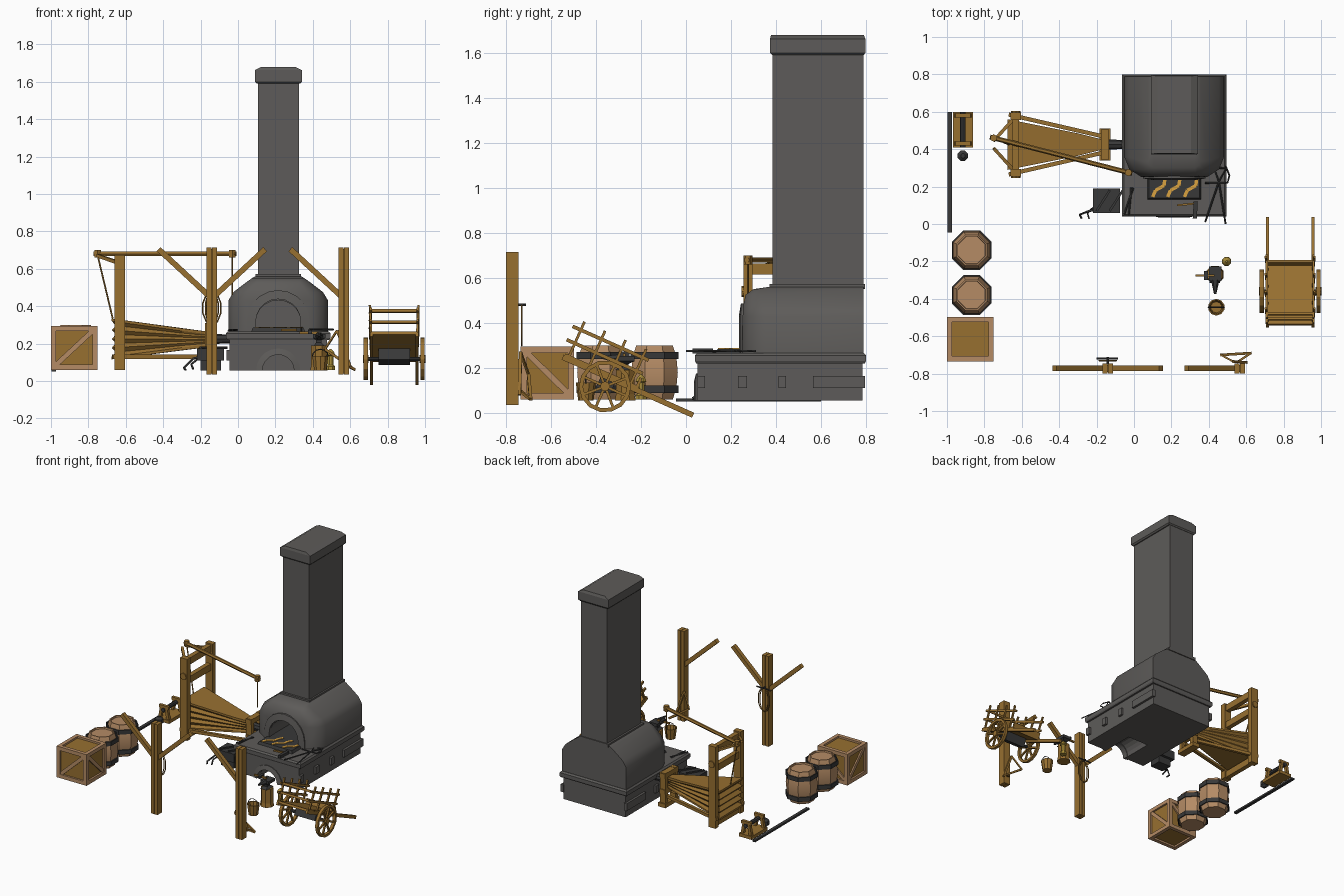
import bpy, bmesh, math
from mathutils import Matrix, Vector

if "Cube" in bpy.data.objects:
    bpy.data.objects.remove(bpy.data.objects["Cube"])

def material(name, rgb):
    m = bpy.data.materials.new(name)
    m.diffuse_color = (*rgb, 1)
    m.use_nodes = True
    m.node_tree.nodes["Principled BSDF"].inputs["Base Color"].default_value = m.diffuse_color
    return m
WOOD = material("wood", (0.31, 0.16, 0.03))
PALE = material("pale_wood", (0.46, 0.26, 0.13))
IRON = material("iron", (0.04, 0.04, 0.04))
STONE = material("stone", (0.11, 0.105, 0.1))
EMBER = material("ember", (0.7, 0.36, 0.05))
BRASS = material("brass", (0.4, 0.27, 0.04))
XF = Matrix()                      # extra transform, used for the tilted cart

def loft(name, rings, mat, closed=False, smooth=None):
    bm = bmesh.new()
    rs = [[bm.verts.new(XF @ Vector(p)) for p in r] for r in rings]
    n = len(rs[0])
    for a, b in (zip(rs, rs[1:] + rs[:1]) if closed else zip(rs, rs[1:])):
        for i in range(n):
            j = (i + 1) % n
            bm.faces.new((a[i], a[j], b[j], b[i]))
    if not closed:
        bm.faces.new(rs[0]); bm.faces.new(rs[-1])
    bmesh.ops.recalc_face_normals(bm, faces=bm.faces)
    me = bpy.data.meshes.new(name)
    bm.to_mesh(me); bm.free()
    me.materials.append(mat)
    ob = bpy.data.objects.new(name, me)
    bpy.context.collection.objects.link(ob)
    if smooth: shade(ob, smooth)
    return ob

def shade(ob, deg):
    bpy.ops.object.select_all(action='DESELECT')
    ob.select_set(True)
    bpy.context.view_layer.objects.active = ob
    bpy.ops.object.shade_smooth_by_angle(angle=math.radians(deg))

def rect(x0, x1, y0, y1, z):
    return [(x0, y0, z), (x1, y0, z), (x1, y1, z), (x0, y1, z)]

def box(name, x0, x1, y0, y1, z0, z1, mat):
    return loft(name, [rect(x0, x1, y0, y1, z0), rect(x0, x1, y0, y1, z1)], mat)

def beam(name, p, q, w, mat, h=None, n=4, w2=None):
    # straight bar: rectangular w x h for n=4, otherwise round with diameter w
    p, q = Vector(p), Vector(q)
    rot = (q - p).to_track_quat('Z', 'Y')
    if n == 4:
        h = h or w
        sec = [(-w/2, -h/2), (w/2, -h/2), (w/2, h/2), (-w/2, h/2)]
    else:
        sec = [(w/2*math.cos(math.tau*i/n), w/2*math.sin(math.tau*i/n)) for i in range(n)]
    k = (w2 or w) / w
    return loft(name, [[p + rot @ Vector((a, b, 0)) for a, b in sec],
                       [q + rot @ Vector((a*k, b*k, 0)) for a, b in sec]], mat)

def lathe(name, prof, loc, mat, n=8, axis='Z', closed=False, smooth=None):
    m = Matrix.Translation(loc) @ (Matrix.Rotation(math.pi/2, 4, 'Y') if axis == 'X' else Matrix())
    rings = [[m @ Vector((r*math.cos(math.tau*(i+.5)/n), r*math.sin(math.tau*(i+.5)/n), z))
              for i in range(n)] for r, z in prof]
    return loft(name, rings, mat, closed, smooth)

def rope(name, pts, r, mat, cyclic=False):
    cu = bpy.data.curves.new(name, 'CURVE')
    cu.dimensions = '3D'; cu.bevel_depth = r; cu.bevel_resolution = 0; cu.use_fill_caps = True
    s = cu.splines.new('POLY'); s.points.add(len(pts)-1); s.use_cyclic_u = cyclic
    for a, b in zip(s.points, pts): a.co = (*b, 1)
    cu.materials.append(mat)
    ob = bpy.data.objects.new(name, cu)
    bpy.context.collection.objects.link(ob)

def arch_line(cx, r, spring, z0, y):
    c = [(cx + r*math.cos(math.pi*i/10), y, spring + r*math.sin(math.pi*i/10)) for i in range(11)]
    return [(cx + r, y, z0)] + c + [(cx - r, y, z0)] if spring > z0 else c

def arch(name, cx, ri, ro, spring, z0, y0, y1, mat):
    lines = [arch_line(cx, r, spring, z0, y) for r, y in ((ri, y0), (ro, y0+.008), (ro, y1), (ri, y1))]
    loft(name, list(zip(*lines)), mat, smooth=35)

def cut(ob, cx, r, spring, z0, y0, y1):
    c = loft("cutter", [arch_line(cx, r, spring, z0, y) for y in (y0, y1)], STONE)
    c.hide_render = True
    m = ob.modifiers.new("opening", 'BOOLEAN'); m.operation = 'DIFFERENCE'; m.object = c
    bpy.context.view_layer.objects.active = ob
    bpy.ops.object.modifier_apply(modifier=m.name)
    bpy.data.objects.remove(c)

# --- Forge: plinth, slab, hood and chimney
CX = 0.215
base = box("forge_base", -.045, .475, .05, .785, .055, .225, STONE)
cut(base, CX, .088, .06, .02, .0, .3)
arch("ash_arch", CX, .085, .118, .056, .056, .036, .08, STONE)
loft("forge_slab", [rect(-.058, .488, .045, .795, .22), rect(-.064, .494, .04, .8, .23),
                    rect(-.064, .494, .04, .8, .255), rect(-.054, .484, .05, .79, .266)], STONE)
for x in (-.05, .48):
    for i, (a, b) in enumerate(((.05, .085), (.23, .27), (.41, .445), (.565, .795))):
        box("side_brick", x-.012, x+.012, a, b, .11, .165, STONE)

def hood_ring(z, hx, yf, c):
    return [(CX-hx+c, yf, z), (CX+hx-c, yf, z), (CX+hx-c*.3, yf+c*.45, z), (CX+hx, yf+c*1.2, z),
            (CX+hx, .788, z), (CX-hx, .788, z), (CX-hx, yf+c*1.2, z), (CX-hx+c*.3, yf+c*.45, z)]
hood = loft("hood", [hood_ring(*r) for r in ((.262, .267, .252, .09), (.43, .267, .252, .09),
            (.475, .24, .254, .085), (.525, .175, .265, .06), (.55, .14, .30, .03), (.56, .122, .37, .01))], STONE)
cut(hood, CX, .122, .31, .24, .1, .55)
shade(hood, 40)
arch("hood_arch", CX, .12, .168, .318, .264, .236, .31, STONE)
box("chimney_collar", .093, .337, .37, .795, .55, .572, STONE)
box("chimney", .107, .325, .385, .788, .56, 1.6, STONE)
loft("chimney_cap", [rect(.1, .332, .383, .79, 1.59), rect(.09, .342, .373, .797, 1.6),
     rect(.09, .342, .373, .797, 1.662), rect(.125, .305, .378, .79, 1.68)], STONE)

# --- Coal bed with glowing cracks
loft("coal_bed", [rect(.07, .36, .13, .5, .264), rect(.08, .35, .14, .5, .285)], IRON)
for x in (.10, .18, .27):
    pts = [(x, .145), (x+.015, .18), (x+.06, .205), (x+.065, .24), (x+.085, .275)]
    for a, b in zip(pts, pts[1:]):
        beam("ember_crack", (*a, .286), (*b, .286), .018, EMBER, .006)

# --- Tools on the slab
def tongs(x0, y0, x1, y1, z, spread):
    d = Vector((y1-y0, x0-x1, 0)).normalized() * spread
    p, q = Vector((x0, y0, z)), Vector((x1, y1, z))
    m = p.lerp(q, .75)
    for s in (-1, 1):
        rope("tongs_arm", [p + d*s, m, q - d*s*.6, q], .005, IRON)
tongs(-.04, .05, -.01, .19, .272, .012)
tongs(.435, .005, .46, .30, .275, .055)
rope("fire_hook", [(.38, .22, .275), (.5, .22, .275), (.51, .26, .275), (.49, .31, .275)], .005, IRON)
beam("hammer_handle", (.23, .1, .272), (.33, .11, .272), .01, WOOD)
beam("hammer_head", (.325, .03, .275), (.33, .12, .275), .022, IRON)

# --- Iron trough beside the forge
box("trough", -.22, -.075, .06, .19, .11, .175, IRON)
box("trough_foot", -.2, -.09, .08, .17, .055, .11, IRON)
for a in (-.2, -.13):
    beam("trough_bar", (a, .07, .178), (a+.07, .18, .178), .012, IRON)
rope("trough_tongs", [(-.12, .09, .15), (-.24, .07, .12), (-.29, .05, .07), (-.28, .03, .06)], .006, IRON)
rope("trough_hook", [(-.2, .1, .13), (-.25, .06, .09), (-.24, .03, .065)], .006, IRON)

# --- Bellows, frame and pole
BY, N = .425, 8
rings = []
for i in range(N + 1):
    t, k = i/N, .022 if i % 2 else 0
    zw, zn = .13 + .19*t, .195 + .055*t
    rings.append([(-.675+k, BY-.135+k, zw), (-.3, BY-.06+k*.5, (zw+zn*3)/4), (-.16, BY-.025, zn),
                  (-.16, BY+.025, zn), (-.3, BY+.06-k*.5, (zw+zn*3)/4), (-.675+k, BY+.135-k, zw)])
loft("bellows_folds", rings, WOOD)
for i, o in ((0, -.014), (N, .014)):
    loft("bellows_board", [rings[i], [(x, y, z+o) for x, y, z in rings[i]]], WOOD)
beam("nozzle", (-.19, BY, .225), (-.03, BY, .225), .06, IRON, n=8, w2=.045)
for s in (-1, 1):
    beam("frame_post", (-.632, BY+s*.15, .06), (-.632, BY+s*.15, .675), .058, WOOD, .04)
    beam("frame_sill", (-.67, BY+s*.16, .13), (-.15, BY+s*.04, .13), .022, WOOD)
    beam("frame_brace", (-.632, BY+s*.15, .63), (-.75, BY+s*.02, .67), .018, WOOD)
    beam("nozzle_post", (-.155, BY+s*.06, .055), (-.155, BY+s*.06, .31), .045, WOOD, .03)
    beam("post_peg", (-.632, BY+s*.165, .54), (-.632, BY+s*.178, .54), .05, WOOD, n=8)
for z in (.64, .50, .09):
    beam("frame_crossbar", (-.632, BY-.17, z), (-.632, BY+.17, z), .035, WOOD, .05)
for z in (.17, .29):
    beam("nozzle_crossbar", (-.155, BY-.08, z), (-.155, BY+.08, z), .045, WOOD, .035)
beam("nozzle_sill", (-.155, BY-.085, .07), (-.155, BY+.085, .07), .06, WOOD, .03)
beam("pump_pole", (-.77, .465, .68), (-.01, .27, .68), .026, WOOD, n=6)
for x, y in ((-.75, .46), (-.03, .275)):
    lathe("pole_knob", [(.02, -.02), (.02, .02)], (x, y, .68), WOOD, 6)
rope("pull_rope", [(-.03, .275, .67), (-.03, .275, .46)], .004, WOOD)
rope("lift_rope", [(-.75, .46, .67), (-.67, BY, .335)], .005, WOOD)

# --- Front roof posts with braces
PY = -.772
for x, sides in ((-.14, (-1, 1)), (.565, (-1,))):
    for o in (-.0145, .0145):
        box("post_half", x+o-.013, x+o+.013, PY-.027, PY+.027, .035, .715, WOOD)
    box("post_core", x-.02, x+.02, PY-.018, PY+.018, .04, .705, WOOD)
    for s in sides:
        beam("post_brace", (x+s*.015, PY, .455), (x+s*.285, PY, .705), .03, WOOD, .03)
beam("peg", (-.14, -.75, .48), (-.14, -.71, .48), .012, IRON, n=6)
beam("peg_bar", (-.2, -.72, .48), (-.085, -.72, .48), .01, IRON, n=6)
for k in (.035, .05):
    rope("rope_coil", [(-.14+k*math.sin(a*math.tau/10), -.73, .39-.09*math.cos(a*math.tau/10))
                       for a in range(10)], .004, WOOD, True)
# bow saw leaning on the right post
A, B, C = (.465, -.70, .17), (.625, -.69, .06), (.53, -.735, .27)
for p, q, w in ((A, B, .014), (A, C, .01), (C, (.6, -.74, .08), .014), (B, (.55, -.74, .1), .012)):
    beam("bow_saw", p, q, w, WOOD)

# --- Barrels
for y in (-.14, -.38):
    c = (-.868, y, .06)
    lathe("barrel", [(.088, 0), (.105, .05), (.112, .12), (.105, .19), (.088, .24), (.08, .24), (.078, .228)],
          c, PALE, 8, smooth=30)
    for z in (.045, .195):
        lathe("barrel_hoop", [(.107, z-.016), (.115, z-.016), (.115, z+.016), (.107, z+.016)],
              c, IRON, 8, closed=True)

# --- Crate
X0, X1, Y0, Y1, Z0, Z1, t = -1, -.75, -.735, -.497, .06, .295, .028
box("crate_core", X0+.014, X1-.014, Y0+.014, Y1-.014, Z0+.014, Z1-.014, WOOD)
for x in (X0, X1-t):
    for y in (Y0, Y1-t): box("crate_upright", x, x+t, y, y+t, Z0, Z1, PALE)
    for z in (Z0, Z1-t): box("crate_side_rail", x, x+t, Y0+t, Y1-t, z, z+t, PALE)
    xm = X0+.01 if x == X0 else X1-.01
    beam("crate_diagonal", (xm, Y0+.02, Z1-.02), (xm, Y1-.02, Z0+.02), .012, PALE, .026)
for y in (Y0, Y1-t):
    for z in (Z0, Z1-t): box("crate_rail", X0+t, X1-t, y, y+t, z, z+t, PALE)
    ym = Y0+.01 if y == Y0 else Y1-.01
    beam("crate_diagonal", (X0+.02, ym, Z0+.02), (X1-.02, ym, Z1-.02), .012, PALE, .026)

# --- Iron bar and small bench on the left
box("iron_bar", -.998, -.974, -.045, .6, .05, .064, IRON)
box("bench_base", -.968, -.862, .41, .6, .06, .085, WOOD)
for y in (.43, .58):
    for x in (-.95, -.88): beam("bench_leg", (x, y, .08), (-.915+(x+.915)*.5, y, .17), .022, WOOD)
    beam("bench_head", (-.955, y, .17), (-.875, y, .17), .022, WOOD)
beam("bench_roller", (-.915, .41, .15), (-.915, .6, .15), .03, IRON, n=8)
lathe("iron_ball", [(.012, -.03), (.03, -.015), (.03, .015), (.012, .03)], (-.915, .365, .09), IRON, 8)

# --- Anvil on stump, bucket and lantern
lathe("stump", [(.05, 0), (.044, .03), (.044, .135)], (.432, -.27, .055), WOOD, 8)
loft("anvil", [rect(.405, .46, -.315, -.235, .19), rect(.418, .447, -.295, -.255, .205),
               rect(.418, .447, -.295, -.255, .218), rect(.4, .468, -.305, -.228, .23),
               rect(.4, .468, -.305, -.228, .252)], IRON)
beam("anvil_horn", (.434, -.3, .24), (.434, -.375, .246), .045, IRON, n=6, w2=.012)
beam("mallet_handle", (.33, -.275, .258), (.43, -.275, .258), .012, WOOD)
beam("mallet_head", (.385, -.30, .262), (.385, -.25, .262), .02, IRON)
lathe("bucket", [(.034, 0), (.045, .08), (.038, .08), (.03, .02)], (.44, -.445, .055), WOOD, 10)
rope("bucket_handle", [(.44+.043*math.cos(a*math.pi/6), -.445, .13+.04*math.sin(a*math.pi/6))
                       for a in range(7)], .003, IRON)
lathe("lantern", [(.026, 0), (.026, .018), (.018, .025), (.018, .075), (.026, .08), (.02, .095), (.006, .11)],
      (.495, -.2, .06), BRASS, 8)

# --- Hand cart, built level about its axle then tilted
XF = Matrix.Translation((.835, -.36, .118)) @ Matrix.Rotation(math.radians(-24), 4, 'X')
for s in (-1, 1):
    x = s*.152
    lathe("wheel_rim", [(.098, -.011), (.116, -.011), (.116, .011), (.098, .011)], (x, 0, 0), WOOD, 14, 'X', True)
    lathe("wheel_hub", [(.022, -.016), (.022, .016)], (x, 0, 0), WOOD, 8, 'X')
    for i in range(8):
        a = i*math.tau/8
        beam("spoke", (x, 0, 0), (x, .102*math.cos(a), .102*math.sin(a)), .012, WOOD)
    beam("shaft", (s*.122, -.225, .042), (s*.122, .41, .042), .016, WOOD, .024)
    for w in (.12, .185):
        beam("side_rail", (s*.125, -.24, w), (s*.125, .13, w), .012, WOOD, .016)
    for u in (-.2, -.1, 0, .1):
        beam("stake", (s*.122, u, .04), (s*.13, u, .225), .012, WOOD)
box("cart_bed", -.125, .125, -.22, .14, .045, .062, WOOD)
box("cart_tailboard", -.12, .12, .125, .138, .06, .1, WOOD)
beam("axle", (-.165, 0, 0), (.165, 0, 0), .022, IRON, n=8)
box("axle_block", -.085, .085, -.035, .035, -.02, .045, IRON)
for w in (.12, .185):
    beam("end_rail", (-.125, -.215, w), (.125, -.215, w), .012, WOOD, .016)
